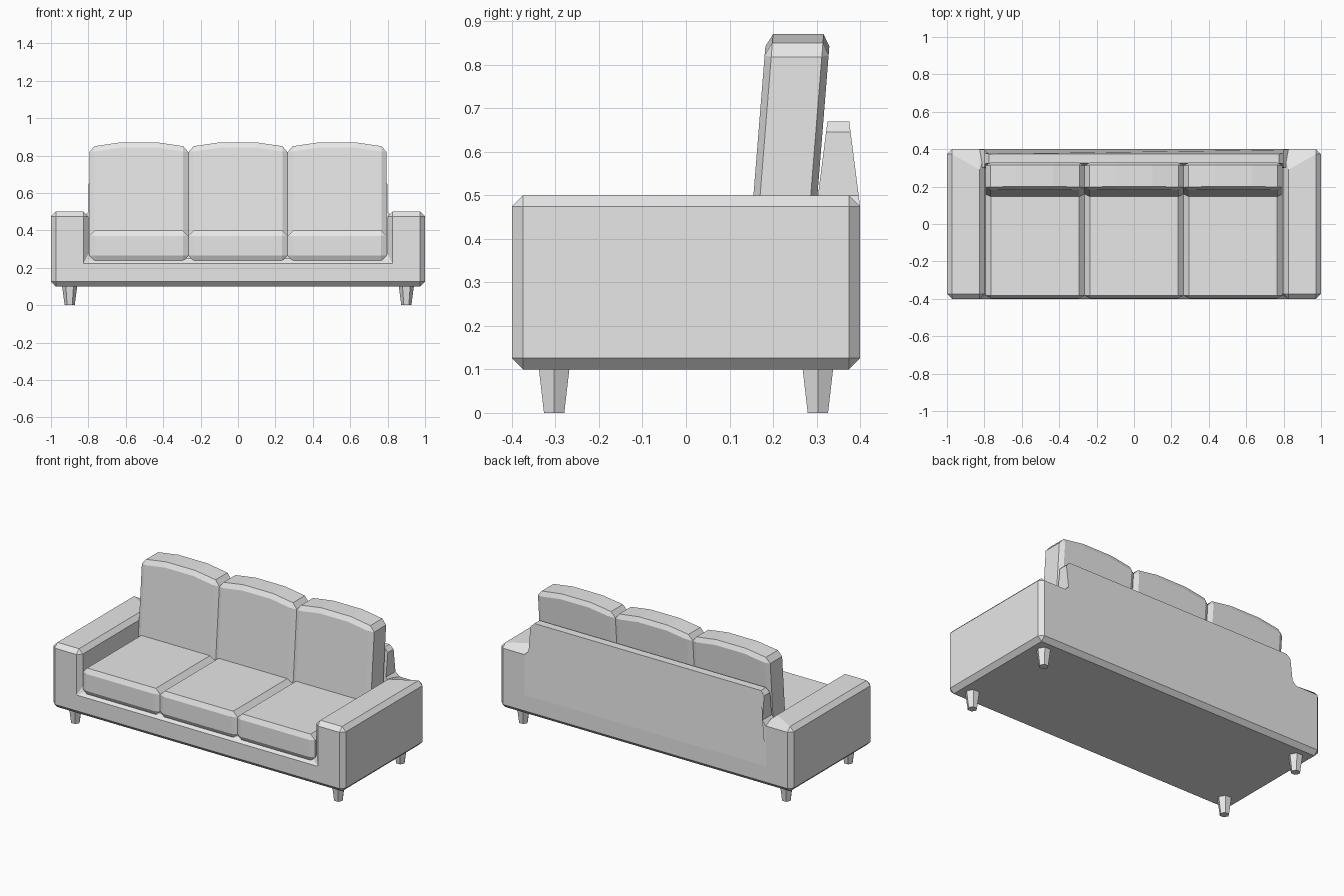
import bpy, bmesh, math
from mathutils import Matrix

if "Cube" in bpy.data.objects:
    bpy.data.objects.remove(bpy.data.objects["Cube"], do_unlink=True)

GREY = (0.8, 0.8, 0.8, 1.0)
fabric = bpy.data.materials.new("light_grey")
fabric.use_nodes = True
fabric.diffuse_color = GREY
for node in fabric.node_tree.nodes:
    if node.type == "BSDF_PRINCIPLED":
        node.inputs["Base Color"].default_value = GREY


def finish(name, bm):
    """Turn a bmesh into a flat shaded object."""
    bmesh.ops.recalc_face_normals(bm, faces=bm.faces)
    mesh = bpy.data.meshes.new(name)
    bm.to_mesh(mesh)
    bm.free()
    mesh.materials.append(fabric)
    obj = bpy.data.objects.new(name, mesh)
    bpy.context.collection.objects.link(obj)
    return obj


def prism(points, y0, y1, chamfer=0.0, squash=1.0):
    """Extrude an x-z outline from y0 to y1 and chamfer its sharp edges.
    squash narrows the chamfer along y."""
    bm = bmesh.new()
    depth = (y1 - y0) / squash
    face = bm.faces.new([bm.verts.new((x, 0, z)) for x, z in points])
    made = bmesh.ops.extrude_face_region(bm, geom=[face])["geom"]
    for v in made:
        if isinstance(v, bmesh.types.BMVert):
            v.co.y += depth
    bmesh.ops.recalc_face_normals(bm, faces=bm.faces)
    if chamfer:
        sharp = [e for e in bm.edges if e.calc_face_angle(0) > math.radians(25)]
        bmesh.ops.bevel(bm, geom=sharp, offset=chamfer, offset_type="OFFSET",
                        segments=1, profile=0.5, affect="EDGES", clamp_overlap=True)
    for v in bm.verts:
        v.co.y = y0 + v.co.y * squash
    return bm


def mirrored(half):
    """Complete a right-hand outline with its left-hand mirror."""
    return half + [(-x, z) for x, z in reversed(half)]


# Base and arms: one chamfered U, open towards the front
C = 0.026
bm = prism(mirrored([(1, 0.1), (1, 0.5), (0.8, 0.5), (0.8, 0.25)]), -0.4, 0.4, C)
for v in bm.verts:
    # arm tops slope down towards the foot of the backrest
    if v.co.z > 0.495 and v.co.y > 0.36 and abs(v.co.x) < 0.85:
        v.co.y = 0.29
finish("base_and_arms", bm)

# Backrest panel, tapering upwards from the arms
half = [(0.826, 0.224), (0.826, 0.474), (0.8, 0.5), (0.8, 0.645), (0.775, 0.67)]
bm = prism(mirrored(half), 0.3, 0.4)
for v in bm.verts:
    rise = max(0, v.co.z - 0.474) / 0.196
    v.co.y += 0.025 * rise * (1 if v.co.y < 0.35 else -1)
finish("backrest", bm)

# Three seat cushions and three arched, leaning back cushions
W = 0.265
for side, cx in (("right", -0.53), ("middle", 0), ("left", 0.53)):
    seat = [(cx + x, z) for x, z in mirrored([(W, 0.235), (W, 0.4)])]
    finish(side + "_seat_cushion", prism(seat, -0.397, 0.2, 0.03, 0.5))

    arch = mirrored([(W, 0.33), (W, 0.846), (0.1, 0.87)])
    bm = prism([(cx + x, z) for x, z in arch], 0.155, 0.302, 0.028, 0.55)
    for v in bm.verts:
        v.co.y += 0.08 * (v.co.z - 0.5)
    finish(side + "_back_cushion", bm)

# Four tapered six-sided legs
for side, x in (("right", -0.9), ("left", 0.9)):
    for end, y in (("front", -0.303), ("back", 0.303)):
        bm = bmesh.new()
        place = Matrix.Translation((x, y, 0.0525)) @ Matrix.Rotation(math.pi / 2, 4, "Z")
        bmesh.ops.create_cone(bm, cap_ends=True, segments=6, radius1=0.027,
                              radius2=0.041, depth=0.105, matrix=place)
        finish(end + "_" + side + "_leg", bm)
